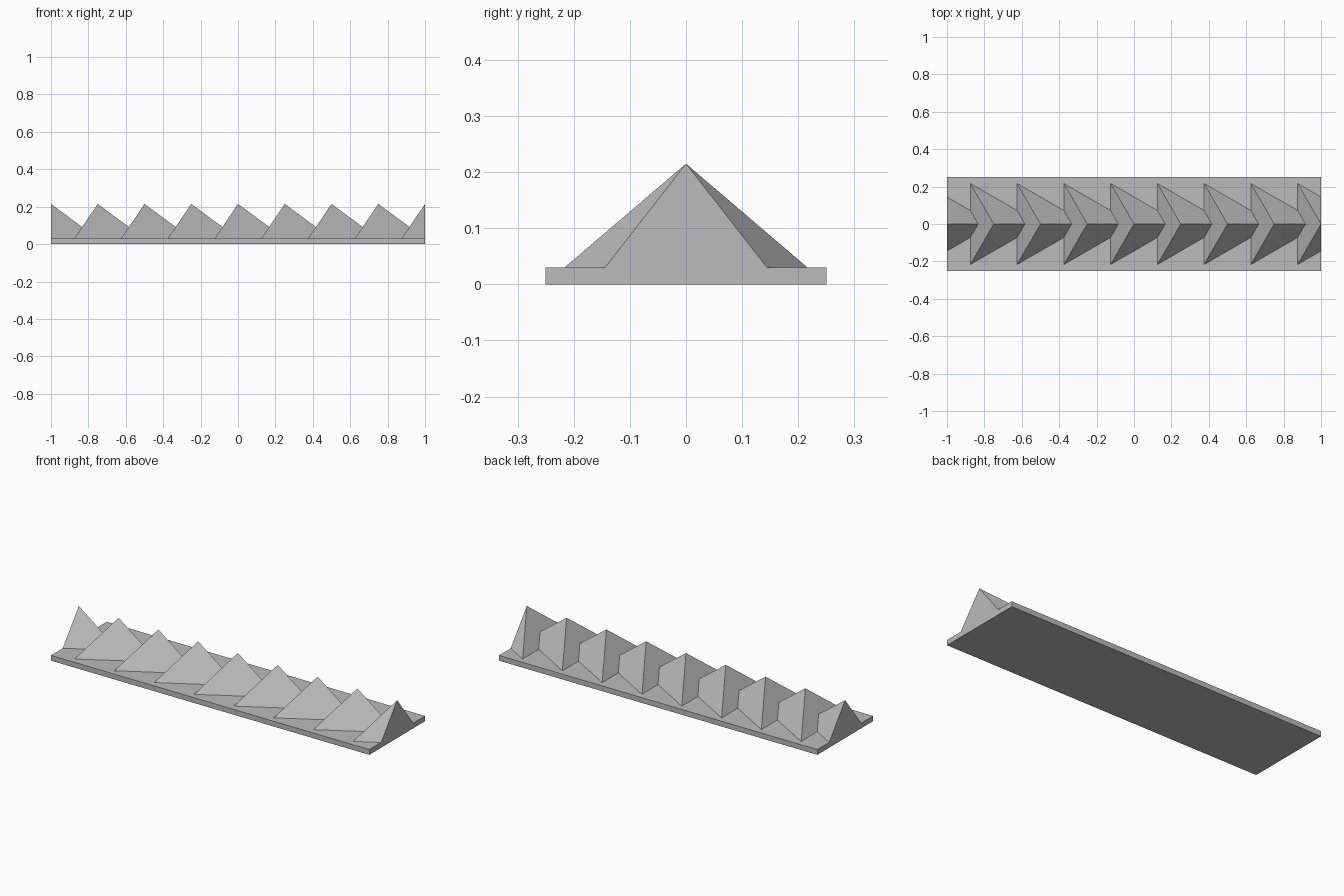
import bpy
import bmesh
import math
from mathutils import Vector

PLATE_H = 0.03      # plate thickness
APEX_Z = 0.215      # spike tip height
RADIUS = 0.25       # spike base radius, also the spacing

cube = bpy.data.objects.get("Cube")
if cube:
    bpy.data.objects.remove(cube, do_unlink=True)

# Single plain grey
grey = bpy.data.materials.new("plain_grey")
grey.use_nodes = True
colour = (0.5, 0.5, 0.5, 1.0)
grey.diffuse_color = colour
grey.node_tree.nodes["Principled BSDF"].inputs["Base Color"].default_value = colour


def add_object(name, bm):
    bmesh.ops.recalc_face_normals(bm, faces=bm.faces)
    mesh = bpy.data.meshes.new(name)
    bm.to_mesh(mesh)
    bm.free()
    mesh.materials.append(grey)
    obj = bpy.data.objects.new(name, mesh)
    bpy.context.collection.objects.link(obj)
    return obj


def trim(bm, side):
    """Cut away everything past the plate end on one side and cap the cut."""
    geom = bm.verts[:] + bm.edges[:] + bm.faces[:]
    cut = bmesh.ops.bisect_plane(bm, geom=geom, dist=1e-5, plane_co=(side, 0, 0),
                                 plane_no=(side, 0, 0), clear_outer=True)
    edges = [e for e in cut["geom_cut"] if isinstance(e, bmesh.types.BMEdge)]
    if edges:
        bmesh.ops.holes_fill(bm, edges=edges, sides=0)


# Base plate
bm = bmesh.new()
bmesh.ops.create_cube(bm, size=1)
bmesh.ops.scale(bm, vec=(2, 0.5, PLATE_H), verts=bm.verts)
bmesh.ops.translate(bm, vec=(0, 0, PLATE_H / 2), verts=bm.verts)
add_object("base_plate", bm)

# Row of three-sided spikes, the end ones trimmed flush with the plate
for i in range(9):
    centre = Vector((-1 + i * RADIUS, 0, 0))
    bm = bmesh.new()
    ring = []
    for k in range(3):
        a = math.tau * k / 3
        ring.append(bm.verts.new(centre + Vector((RADIUS * math.cos(a), RADIUS * math.sin(a), PLATE_H))))
    tip = bm.verts.new(centre + Vector((0, 0, APEX_Z)))
    bm.faces.new(ring)
    for k in range(3):
        bm.faces.new((ring[k], ring[(k + 1) % 3], tip))
    for side in (-1, 1):
        if i == (0 if side < 0 else 8):
            trim(bm, side)
    add_object(f"spike_{i + 1}", bm)
